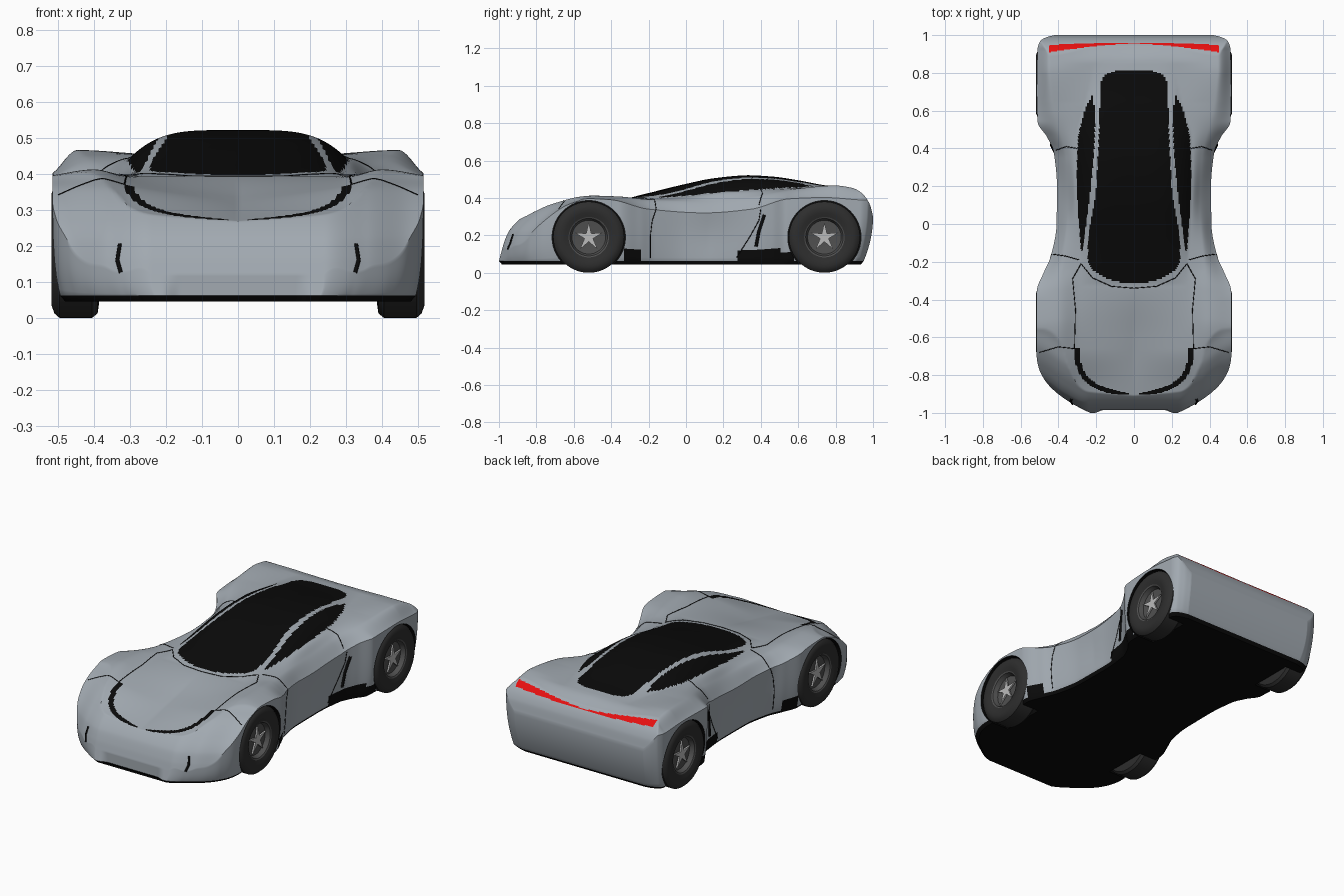
import bpy, bmesh, math
from mathutils import Matrix, Vector
from mathutils.bvhtree import BVHTree

cube = bpy.data.objects.get("Cube")
if cube:
    bpy.data.objects.remove(cube, do_unlink=True)


def material(name, rgb, roughness=0.5):
    mat = bpy.data.materials.new(name)
    mat.use_nodes = True
    mat.diffuse_color = (*rgb, 1)
    shader = next(n for n in mat.node_tree.nodes if n.type == 'BSDF_PRINCIPLED')
    shader.inputs["Base Color"].default_value = (*rgb, 1)
    shader.inputs["Roughness"].default_value = roughness
    return mat


paint = material("silver_paint", (0.36, 0.40, 0.44))
black = material("gloss_black", (0.003, 0.003, 0.003))
red = material("light_red", (0.8, 0.005, 0.005))
rubber = material("tyre_rubber", (0.027, 0.027, 0.027))
dark_metal = material("rim_grey", (0.08, 0.08, 0.08))
bright_metal = material("spoke_silver", (0.5, 0.5, 0.5))


def curve(*keys):
    """Smooth monotone interpolation through (t, value) keys."""
    slope = [(b[1] - a[1]) / (b[0] - a[0]) for a, b in zip(keys, keys[1:])]
    tangent = [slope[0]]
    for a, b in zip(slope, slope[1:]):
        tangent.append(2 * a * b / (a + b) if a * b > 0 else 0)
    tangent.append(slope[-1])

    def value(t):
        t = min(max(t, keys[0][0]), keys[-1][0])
        k = 0
        while k < len(slope) - 1 and t > keys[k + 1][0]:
            k += 1
        h = keys[k + 1][0] - keys[k][0]
        s = (t - keys[k][0]) / h
        r = 1 - s
        return (keys[k][1] * (1 + 2 * s) * r * r + keys[k + 1][1] * (3 - 2 * s) * s * s
                + h * s * r * (tangent[k] * r - tangent[k + 1] * s))
    return value


def smooth(a, b, t):
    t = min(max((t - a) / (b - a), 0), 1)
    return t * t * (3 - 2 * t)


def finish(name, bm, mats, angle=35):
    mesh = bpy.data.meshes.new(name)
    bmesh.ops.recalc_face_normals(bm, faces=bm.faces[:])
    bm.to_mesh(mesh)
    bm.free()
    for mat in mats:
        mesh.materials.append(mat)
    ob = bpy.data.objects.new(name, mesh)
    bpy.context.collection.objects.link(ob)
    activate(ob)
    if angle:
        bpy.ops.object.shade_smooth_by_angle(angle=math.radians(angle))
    return ob


def activate(ob):
    bpy.ops.object.select_all(action='DESELECT')
    ob.select_set(True)
    bpy.context.view_layer.objects.active = ob


# Body lines along the length: plan width, centre, belt, fender ridge, side edge
width = curve((-.985, .24), (-.96, .31), (-.93, .36), (-.88, .425), (-.83, .47), (-.76, .505),
              (-.7, .515), (-.36, .515), (-.25, .475), (-.17, .44), (0, .41), (.2, .408),
              (.38, .425), (.46, .46), (.54, .51), (.7, .515), (.93, .51), (.97, .495),
              (.99, .46), (1, .42))
centre_z = curve((-.985, .25), (-.9, .27), (-.6, .335), (-.32, .395), (0, .415), (.3, .435),
                 (.6, .452), (.85, .455), (.95, .42))
belt_x = curve((-.9, .3), (-.3, .285), (.1, .3), (.25, .305), (.45, .3), (.65, .25), (.85, .21))
belt_z = curve((-.985, .27), (-.9, .29), (-.66, .365), (-.4, .39), (-.1, .4), (.2, .43),
               (.45, .445), (.65, .455), (.85, .453), (.95, .425))
ridge_x = curve((-.9, .38), (-.5, .4), (-.2, .37), (.1, .35), (.35, .36), (.6, .42), (.8, .445))
ridge_z = curve((-.8, .35), (-.5, .412), (-.35, .407), (-.2, .392), (.1, .385), (.35, .408),
                (.6, .45), (.8, .466), (.92, .448))
edge_z = curve((-.8, .34), (-.6, .385), (-.52, .396), (-.4, .39), (-.2, .34), (.1, .32),
               (.35, .34), (.55, .395), (.74, .402), (.92, .39))
cabin_lift = curve((-.32, 0), (-.2, .022), (0, .06), (.15, .08), (.3, .085), (.45, .07),
                   (.6, .042), (.75, .012), (.86, 0))
# Nose and tail roll-off
nose_y = curve((0, -.985), (.24, -.985), (.36, -.935), (.47, -.86), (.515, -.84))
nose_z = curve((0, .12), (.015, .17), (.04, .225), (.1, .29), (.15, .33), (.2, .36),
               (.28, .39), (.4, .45), (.6, .6))
tail_z = curve((.8, .47), (.87, .46), (.92, .44), (.955, .41), (.985, .36), (1, .3))
# Glass outlines seen in plan
roof_glass = curve((-.315, .02), (-.305, .09), (-.285, .15), (-.25, .21), (-.2, .245),
                   (-.1, .243), (.2, .2), (.5, .185), (.74, .175), (.79, .15), (.81, .1))
side_inner = curve((-.14, .275), (0, .253), (.2, .228), (.4, .212), (.55, .205), (.68, .22))
side_outer = curve((-.14, .28), (.1, .298), (.25, .303), (.45, .295), (.6, .26), (.68, .222))


def top_colour(x, y):
    ax = abs(x)
    if -.315 < y < .81 and ax < roof_glass(y):
        return 1
    if -.14 < y < .68 and side_inner(y) < ax < side_outer(y):
        return 1
    # headlight band wrapping the bonnet
    if y < -.66 and ax > .03:
        rho = ((ax / .315) ** 2.6 + ((-.66 - y) / .245) ** 2.6) ** (1 / 2.6)
        if 1 - .09 * min(1, .25 + ax / .15) < rho < 1:
            return 1
    # rear light strip
    s = ax / .45
    if s < 1 and .955 - .045 * s ** 1.5 < y < .961 - .014 * s * s:
        return 2
    return 0


def spread(k, n):
    return math.sin((2 * k / n - 1) * 1.4) / math.sin(1.4)


# Body top surface
ROWS, COLS, LEVELS, SILL = 260, 130, 14, .062
bm = bmesh.new()
grid = []
for j in range(ROWS + 1):
    y = .0075 + .9925 * spread(j, ROWS)
    w = width(y)
    bx = min(belt_x(y), .76 * w)
    section = curve((0, centre_z(y)), (bx, belt_z(y)), (min(ridge_x(y), .87 * w), ridge_z(y)),
                    (w, edge_z(y)))
    row = []
    for i in range(COLS + 1):
        x = w * spread(i, COLS)
        ax = abs(x)
        z = section(ax) + cabin_lift(y) * max(0, 1 - (ax / bx) ** 4)
        z = min(z, nose_z(y - nose_y(ax)))
        if y > .8:
            z = min(z, tail_z(y))
        row.append(bm.verts.new((x, y, z)))
    grid.append(row)
for j in range(ROWS):
    for i in range(COLS):
        f = bm.faces.new((grid[j][i], grid[j][i + 1], grid[j + 1][i + 1], grid[j + 1][i]))
        c = f.calc_center_median()
        f.material_index = top_colour(c.x, c.y)

# Body walls down to the black sill
loop = [(0, i) for i in range(COLS + 1)] + [(j, COLS) for j in range(1, ROWS + 1)]
loop += [(ROWS, i) for i in range(COLS - 1, -1, -1)] + [(j, 0) for j in range(ROWS - 1, 0, -1)]
above = [grid[j][i] for j, i in loop]
rim_verts = above
for level in range(1, LEVELS + 2):
    v = min(level / LEVELS, 1)
    ring = []
    for top in rim_verts:
        x, y, z = top.co
        waist = max(0, 1 - abs(y - .12) / .35)
        z += (SILL - z) * v
        x *= 1 - .04 * v ** 3 - .035 * waist * math.sin(math.pi * v)
        lean = .015 * v * smooth(.16, .21, abs(x)) * smooth(-.95, -.985, y)
        y -= .05 * v * v * smooth(.85, 1, y) + lean
        if level > LEVELS:
            x, y, z = x * .97, y * .985, .045
        ring.append(bm.verts.new((x, y, z)))
    for k in range(len(ring)):
        n = (k + 1) % len(ring)
        f = bm.faces.new((above[k], ring[k], ring[n], above[n]))
        c = f.calc_center_median()
        low = c.z < .12 and (.28 < c.y < .58 or -.33 < c.y < -.24)
        f.material_index = 1 if low or c.z < SILL - .002 else 0
    above = ring

# Flat black floor
floor = dict(zip(loop, above))
for j in range(ROWS):
    near = range(COLS + 1) if j == 0 else (0, COLS)
    far = range(COLS, -1, -1) if j == ROWS - 1 else (COLS, 0)
    f = bm.faces.new([floor[j, i] for i in near] + [floor[j + 1, i] for i in far])
    f.material_index = 1
body = finish("body", bm, (paint, black, red), None)
surface = BVHTree.FromObject(body, bpy.context.evaluated_depsgraph_get())

# Wheel arches
AXLES = {"front": -.52, "rear": .74}
RADIUS = .19
bm = bmesh.new()
for y in AXLES.values():
    for side in (-1, 1):
        place = Matrix.Translation((side * .49, y, RADIUS)) @ Matrix.Rotation(math.pi / 2, 4, 'Y')
        bmesh.ops.create_cone(bm, cap_ends=True, segments=72, radius1=RADIUS + .006,
                              radius2=RADIUS + .006, depth=.24, matrix=place)
for f in bm.faces:
    f.material_index = 1
cutter = finish("arch_cutter", bm, (paint, black, red), None)
cutter.hide_render = True
cut = body.modifiers.new("arches", 'BOOLEAN')
cut.operation, cut.solver, cut.object = 'DIFFERENCE', 'EXACT', cutter
activate(body)
bpy.ops.object.modifier_apply(modifier=cut.name)
bpy.data.objects.remove(cutter, do_unlink=True)
bpy.ops.object.shade_smooth_by_angle(angle=math.radians(35))


def seam(name, axis, points, thickness=.0022):
    """Thin black line laid on the body, cast along an axis, on both sides."""
    for side, label in ((1, "left"), (-1, "right")):
        hits = []
        for a, b in zip(points, points[1:]):
            for k in range(13):
                p = Vector(a).lerp(Vector(b), k / 12)
                start, ray = {'Z': ((p.x * side, p.y, 2), (0, 0, -1)),
                              'X': ((side * 2, p.x, p.y), (-side, 0, 0)),
                              'Y': ((p.x * side, -2, p.y), (0, 1, 0))}[axis]
                hit = surface.ray_cast(Vector(start), Vector(ray))[0]
                if hit and (not hits or (hit - hits[-1]).length > .001):
                    hits.append(hit)
        data = bpy.data.curves.new(name, 'CURVE')
        data.dimensions, data.bevel_depth, data.bevel_resolution = '3D', thickness, 1
        spline = data.splines.new('POLY')
        spline.points.add(len(hits) - 1)
        for point, hit in zip(spline.points, hits):
            point.co = (*hit, 1)
        data.materials.append(black)
        ob = bpy.data.objects.new(f"{label}_{name}", data)
        bpy.context.collection.objects.link(ob)
        activate(ob)
        bpy.ops.object.convert(target='MESH')


# Panel gaps and vents
seam("cowl_gap", 'Z', ((0, -.34), (.12, -.33), (.22, -.285), (.28, -.21)))
seam("bonnet_gap", 'Z', ((.28, -.21), (.325, -.29), (.31, -.45), (.315, -.66)))
seam("fender_gap", 'Z', ((.315, -.66), (.4, -.65), (.5, -.68)))
seam("door_top_gap", 'Z', ((.29, -.19), (.36, -.17), (.43, -.16)))
seam("quarter_gap", 'Z', ((.3, .4), (.36, .41), (.415, .39)))
seam("door_front_gap", 'X', ((-.16, .34), (-.18, .28), (-.19, .2), (-.19, .08)))
seam("door_rear_gap", 'X', ((.4, .34), (.39, .28), (.34, .19), (.27, .08)))
seam("side_vent", 'X', ((.42, .31), (.39, .22), (.375, .14)), .009)
seam("bumper_vent", 'Y', ((.328, .205), (.335, .16), (.325, .125)), .006)


def lathe(name, profile, x, y, side, mat):
    bm = bmesh.new()
    n = 64
    rings = [[bm.verts.new((side * (x - inset), y + r * math.cos(math.tau * k / n),
                            RADIUS + r * math.sin(math.tau * k / n))) for k in range(n)]
             for inset, r in profile]
    for a, b in zip(rings, rings[1:]):
        for k in range(n):
            bm.faces.new((a[k], a[k - 1], b[k - 1], b[k]))
    bm.faces.new(rings[-1])
    finish(name, bm, (mat,))


# Wheels: tyre, dished rim and five pointed spoke star
TYRE = ((.05, .1), (.012, .105), (.004, .13), (0, .155), (.008, .178), (.022, RADIUS),
        (.113, RADIUS), (.128, .178), (.132, .15), (.132, .02))
RIM = ((.01, .108), (.014, .1), (.04, .09), (.045, .03))
for end, y in AXLES.items():
    for side, label in ((1, "left"), (-1, "right")):
        name = f"{end}_{label}"
        lathe(name + "_tyre", TYRE, .518, y, side, rubber)
        lathe(name + "_rim", RIM, .518, y, side, dark_metal)
        bm = bmesh.new()
        star = []
        for k in range(10):
            r, a = (.024 if k % 2 else .08), math.tau * k / 10 + math.pi / 2
            star.append(bm.verts.new((side * .484, y + r * math.cos(a), RADIUS + r * math.sin(a))))
        face = bm.faces.new(star)
        lifted = bmesh.ops.extrude_face_region(bm, geom=[face])["geom"]
        bmesh.ops.translate(bm, verts=[g for g in lifted if isinstance(g, bmesh.types.BMVert)],
                            vec=(side * .01, 0, 0))
        finish(name + "_spokes", bm, (bright_metal,), 30)
